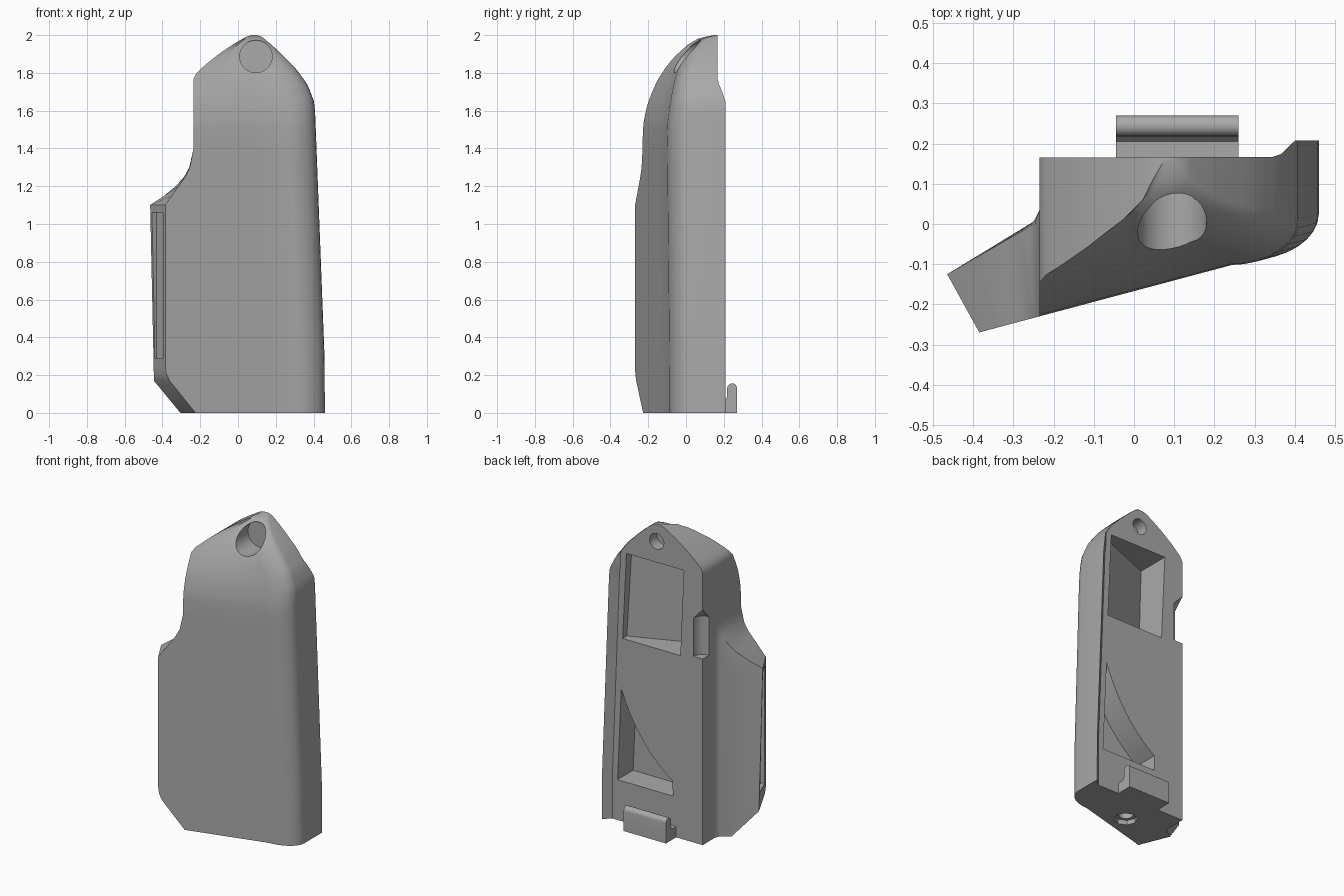
import bpy, bmesh, math
from mathutils import Matrix

if "Cube" in bpy.data.objects:
    bpy.data.objects.remove(bpy.data.objects["Cube"])

grey = bpy.data.materials.new("plain grey")
grey.use_nodes = True
grey.diffuse_color = (0.4, 0.4, 0.4, 1)
grey.node_tree.nodes["Principled BSDF"].inputs["Base Color"].default_value = (0.4, 0.4, 0.4, 1)

BACK = 0.165


def lerp(table, z):
    for (z0, a), (z1, b) in zip(table, table[1:]):
        if z <= z1:
            return a + (b - a) * max(0, z - z0) / (z1 - z0)
    return table[-1][1]


def loft(name, rings):
    """Skin a stack of equal-length point rings and cap both ends."""
    bm = bmesh.new()
    rows = [[bm.verts.new(p) for p in ring] for ring in rings]
    n = len(rows[0])
    for a, b in zip(rows, rows[1:]):
        for i in range(n):
            bm.faces.new((a[i], a[(i + 1) % n], b[(i + 1) % n], b[i]))
    bm.faces.new(rows[0])
    bm.faces.new(rows[-1])
    bmesh.ops.recalc_face_normals(bm, faces=bm.faces[:])
    mesh = bpy.data.meshes.new(name)
    bm.to_mesh(mesh)
    bm.free()
    ob = bpy.data.objects.new(name, mesh)
    bpy.context.collection.objects.link(ob)
    mesh.materials.append(grey)
    return ob


def circle(cx, cy, r, z, n=32):
    return [(cx + r * math.cos(2 * math.pi * i / n),
             cy + r * math.sin(2 * math.pi * i / n), z) for i in range(n)]


def smooth(ob):
    bpy.ops.object.select_all(action="DESELECT")
    ob.select_set(True)
    bpy.context.view_layer.objects.active = ob
    bpy.ops.object.shade_smooth_by_angle(angle=math.radians(32))


# Outline tables: height against position
wing_front = [(0, -.225), (.17, -.362), (.21, -.38), (.25, -.385), (1.1, -.385),
              (1.15, -.35), (1.2, -.315), (1.25, -.28), (1.3, -.255), (1.4, -.235)]
wing_back = [(0, -.305), (.17, -.445), (1.1, -.465), (1.15, -.39), (1.2, -.33),
             (1.25, -.285), (1.3, -.258), (1.4, -.235)]
left_edge = [(1.785, -.235), (1.85, -.165), (1.905, -.095), (1.955, -.02), (1.99, .04), (2, .07)]
right_edge = [(0, .46), (.3, .458), (1.6, .408), (1.65, .402), (1.735, .37), (1.825, .305),
              (1.91, .22), (1.96, .165), (1.99, .127), (2, .1)]
dome_front = [(1.45, -.235), (1.54, -.23), (1.63, -.21), (1.7, -.184), (1.77, -.15),
              (1.83, -.11), (1.88, -.07), (1.93, -.015), (1.96, .02), (1.985, .07), (2, .15)]


def front_line(x):
    return -.167 + .267 * x


def section(z):
    xl = lerp(left_edge, z) if z > 1.785 else -.235
    xr = lerp(right_edge, z)
    xf, xb = lerp(wing_front, z), lerp(wing_back, z)
    w = min(.17, .6 * (xr - xl))
    xs = xr - w
    # left side and wing
    pts = [(-.235, BACK), (-.235, .035), (max(xb, -.25), .006),
           (xb, -.125 + .577 * (xb + .465)), (xf, front_line(xf))]
    # flat front
    x0 = max(xf, xl)
    pts += [(x0 + (xs - x0) * t, front_line(x0 + (xs - x0) * t)) for t in (.33, .67)]
    # rounded corner
    ys, yc = front_line(xs), front_line(xs) + .115
    for i in range(9):
        a = math.pi / 2 * i / 8
        pts.append((xs + w * math.sin(a) ** 1.05, yc - (yc - ys) * math.cos(a)))
    # raised rim with sloping inner side
    base = xr - .045 if z < 1.65 else min(.357, xr - .002)
    pts += [(xr, BACK + max(0, min(.043, xr - base))), (base, BACK)]
    f = (BACK - lerp(dome_front, z)) / .4 if z > 1.45 else 1
    lo = -9 if z < 1.4 else xl
    return [(max(x, lo), BACK - (BACK - y) * f if y < BACK else y, z) for x, y in pts]


levels = [0, .17, .21, .25, .3, 1.1, 1.15, 1.2, 1.25, 1.3, 1.35, 1.4, 1.45]
levels += [1.5 + .03 * i for i in range(17)] + [1.99, 2]
body = loft("body", [section(z) for z in levels])

cutters = []


def prism_y(name, outline, floor):
    """Pocket cutter from an x-z outline on the back, with a floor rule."""
    c = loft(name, [[(x, .3, z) for x, z in outline], [(x, floor(x), z) for x, z in outline]])
    cutters.append(c)
    return c


# Upper pocket: shallow by the rim, deep towards the other side
prism_y("upper_pocket_cutter", [(-.1, 1.75), (.313, 1.75), (.34, 1.19), (-.075, 1.19)],
        lambda x: -.05 + .4 * (x + .09))

# Lower pocket with a curved sloping edge
curve = []
for i in range(11):
    t = i / 10
    curve.append(((1 - t) ** 2 * -.018 + 2 * t * (1 - t) * .23 + t * t * .35,
                  (1 - t) ** 2 * .36 + 2 * t * (1 - t) * .53 + t * t * .86))
prism_y("lower_pocket_cutter", curve + [(.377, .262), (-.022, .262)], lambda x: .005)

# Through hole and wide counterbore near the top
for name, r, y0, y1 in (("hole_cutter", .051, -.5, .5), ("counterbore_cutter", .086, -.5, .09)):
    cutters.append(loft(name, [[(x, y, z) for x, z, _ in circle(.095, 1.887, r, 0)]
                               for y in (y0, y1)]))

# Pointed groove on the back corner
cutters.append(loft("corner_groove_cutter",
                    [circle(-.235, BACK, r, z, 24) for r, z in
                     ((.065, 1.21), (.065, 1.46), (.004, 1.525))]))

# Stepped recess underneath
cutters.append(loft("base_recess_cutter", [circle(.03, -.04, .07, z, 8) for z in (-.1, .03)]))
cutters.append(loft("base_hole_cutter", [circle(.03, -.04, .045, z, 24) for z in (-.1, .12)]))

# Long slot in the end face of the wing
slot = loft("wing_slot_cutter", [[(sx * .03, sy * .06, z) for sx, sy in
                                  ((-1, -1), (1, -1), (1, 1), (-1, 1))] for z in (.29, 1.06)])
slot.data.transform(Matrix.Translation((-.428, -.193, 0)) @ Matrix.Rotation(math.radians(30), 4, "Z"))
cutters.append(slot)

bpy.context.view_layer.objects.active = body
for c in cutters:
    mod = body.modifiers.new(c.name, "BOOLEAN")
    mod.operation = "DIFFERENCE"
    mod.solver = "EXACT"
    mod.object = c
    bpy.ops.object.modifier_apply(modifier=mod.name)
for c in cutters:
    bpy.data.objects.remove(c)
smooth(body)

# Hooked clip at the bottom of the back
hook = [(.16, 0), (.27, 0), (.27, .13)]
hook += [(.244 + .026 * math.cos(a), .13 + .026 * math.sin(a))
         for a in (math.pi * i / 10 for i in range(1, 10))]
hook += [(.218, .13), (.218, .085), (.205, .07), (.16, .07)]
clip = loft("back_clip", [[(x, y, z) for y, z in hook] for x in (-.045, .26)])
smooth(clip)
